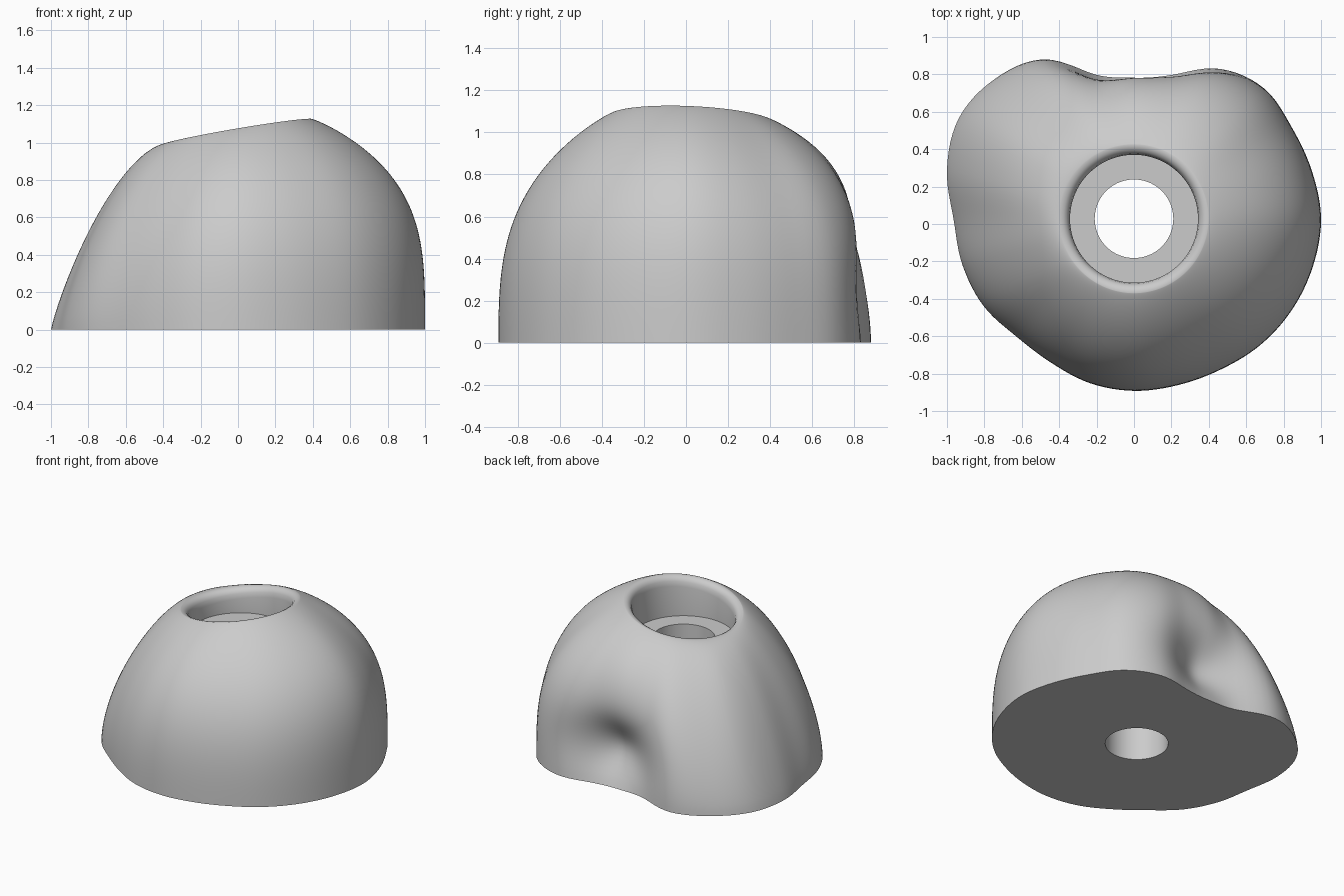
import bpy, bmesh, math

cube = bpy.data.objects.get("Cube")
if cube:
    bpy.data.objects.remove(cube, do_unlink=True)

SIDES, RINGS = 144, 44
BORE, BOLT, FLOOR, AXIS_Y = 0.342, 0.21, 0.83, 0.028
RIM = BORE + .055

# Base outline radius every 15 degrees, counter-clockwise from +x
OUTLINE = [1.0, .985, .975, .985, .93, .82, .785, .81, .985, 1.055, 1.08, 1.035,
           .965, .95, .93, .89, .888, .91, .92, .92, .93, .955, .975, .99]
# Fullness and edge roundness of the side profile every 30 degrees
FULLNESS = [3.5, 3.2, 3.7, 5, 2.0, 1.25, 1.2, 1.7, 2.4, 3, 3, 3.2]
ROUNDNESS = [.88, .9, .88, .88, .72, .62, .62, .76, .86, .88, .88, .88]


def around(values, angle):
    """Smooth cyclic interpolation of evenly spaced values."""
    n = len(values)
    f = angle / math.tau * n
    i, t = int(f), f - int(f)
    a, b, c, d = (values[(i + k) % n] for k in (-1, 0, 1, 2))
    return b + t * ((c - a) + t * ((2*a - 5*b + 4*c - d) + t * (3*(b - c) + d - a))) / 2


def rim_height(angle):
    return 1.058 + .067 * math.cos(angle) - .018 * math.sin(angle)


def body_point(angle, s):
    """Radius and height on the outer skin, s from base (0) to rim (1)."""
    z = rim_height(angle) * s
    full = max(0, 1 - s ** around(FULLNESS, angle))
    r = RIM + (around(OUTLINE, angle) - RIM) * full ** around(ROUNDNESS, angle)
    # Scooped hollow low on the back
    off = (math.degrees(angle) - 86) / 19
    r -= .15 * math.exp(-off ** 2 - ((z - .26) / .21) ** 2)
    return r, z


def section(angle):
    """Closed cross-section: bolt hole, base, skin, lip, bore, floor."""
    pts = [(BOLT, 0)]
    pts += [body_point(angle, math.sin(k / RINGS * math.pi / 2)) for k in range(RINGS + 1)]
    top = rim_height(angle)
    pts += [(BORE + .035, top - .004), (BORE + .018, top - .015), (BORE + .006, top - .035),
            (BORE, top - .07), (BORE, FLOOR), (BOLT, FLOOR)]
    return pts


# Body swept around the bolt axis
bm = bmesh.new()
columns = []
for i in range(SIDES):
    a = math.tau * i / SIDES
    columns.append([bm.verts.new((r * math.cos(a), AXIS_Y + r * math.sin(a), z))
                    for r, z in section(a)])
count = len(columns[0])
for i in range(SIDES):
    p, q = columns[i], columns[(i + 1) % SIDES]
    for k in range(count):
        m = (k + 1) % count
        bm.faces.new((p[k], q[k], q[m], p[m]))
bmesh.ops.recalc_face_normals(bm, faces=bm.faces)
mesh = bpy.data.meshes.new("grip_body")
bm.to_mesh(mesh)
bm.free()
body = bpy.data.objects.new("grip_body", mesh)
bpy.context.collection.objects.link(body)

# Plain grey
grey = bpy.data.materials.new("plain_grey")
grey.use_nodes = True
colour = (.6, .6, .6, 1)
grey.diffuse_color = colour
grey.node_tree.nodes["Principled BSDF"].inputs["Base Color"].default_value = colour
mesh.materials.append(grey)

bpy.ops.object.select_all(action='DESELECT')
body.select_set(True)
bpy.context.view_layer.objects.active = body
bpy.ops.object.shade_smooth_by_angle(angle=math.radians(40))
